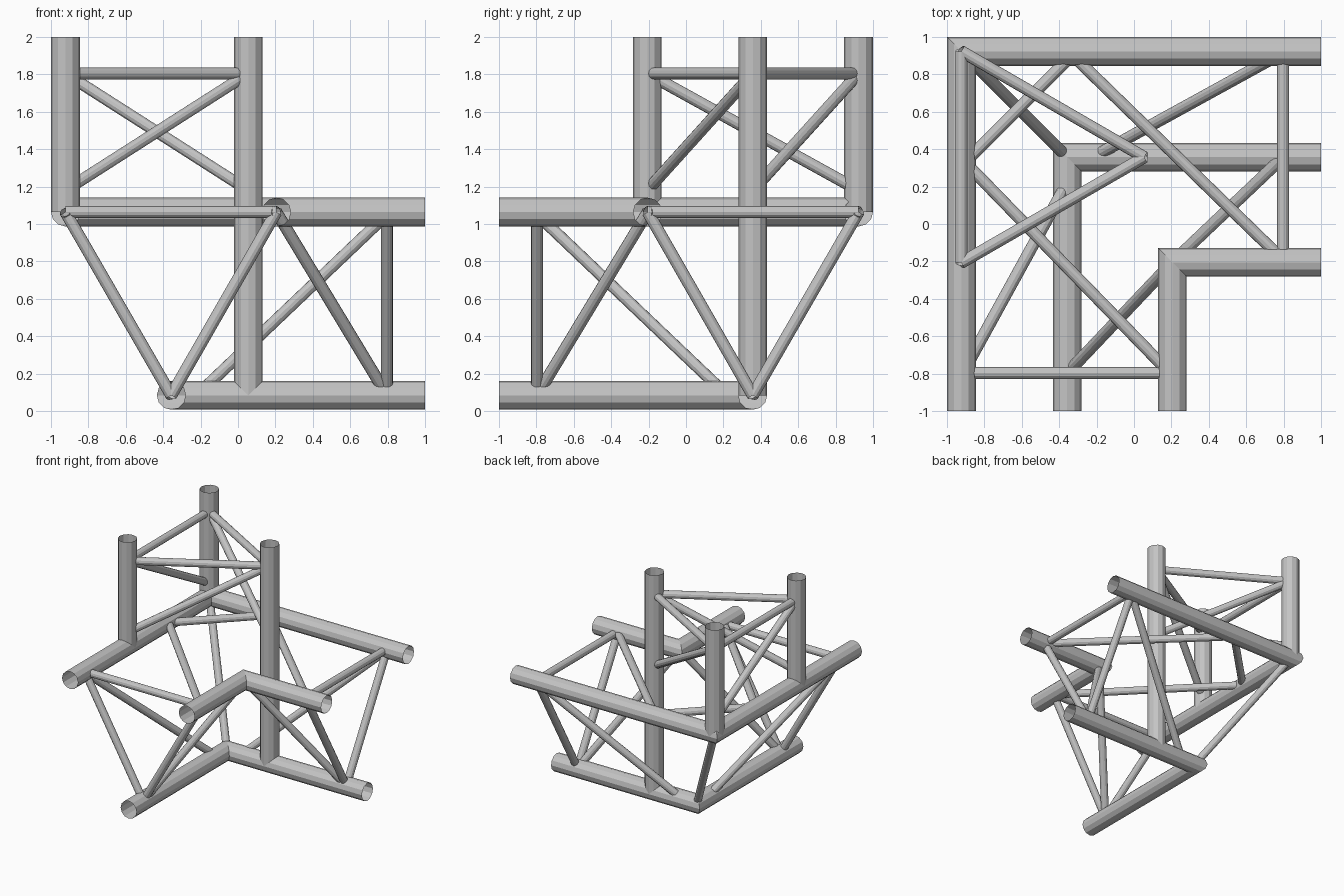
import bpy, bmesh
from math import cos, sin, tau
from mathutils import Vector

cube = bpy.data.objects.get("Cube")
if cube:
    bpy.data.objects.remove(cube, do_unlink=True)

# Single material
metal = bpy.data.materials.new("brushed_grey_metal")
metal.use_nodes = True
GREY = (0.55, 0.55, 0.55, 1)
metal.diffuse_color = GREY
metal.node_tree.nodes["Principled BSDF"].inputs["Base Color"].default_value = GREY

SIDES = 12
PIPE, ROD = 0.077, 0.032      # radii
LOW, MID, TOP = 0.084, 1.064, 2.0   # heights of the chords and the open top
OUT, IN, BASE = 0.923, 0.205, 0.357  # distances of the chords from the centre


def tube(name, path, radius):
    """Open tube swept along a path, with mitred corners."""
    pts = [Vector(p) for p in path]
    dirs = [(b - a).normalized() for a, b in zip(pts, pts[1:])]
    frames = []
    for d in dirs:
        ref = Vector((0, 1, 0)) if abs(d.z) > 0.99 else Vector((0, 0, 1))
        side = d.cross(ref).normalized()
        frames.append((side.cross(d), side))
    bm = bmesh.new()
    rings = []
    for i, p in enumerate(pts):
        up, s0 = frames[max(i - 1, 0)]
        s1 = frames[min(i, len(dirs) - 1)][1]
        side = (s0 + s1) / (1 + s0.dot(s1))
        rings.append([bm.verts.new(p + radius * (cos(tau * k / SIDES) * up + sin(tau * k / SIDES) * side))
                      for k in range(SIDES)])
    for a, b in zip(rings, rings[1:]):
        for k in range(SIDES):
            n = (k + 1) % SIDES
            bm.faces.new((a[k], a[n], b[n], b[k]))
    mesh = bpy.data.meshes.new(name)
    bm.to_mesh(mesh)
    bm.free()
    mesh.materials.append(metal)
    obj = bpy.data.objects.new(name, mesh)
    bpy.context.collection.objects.link(obj)
    return obj


def swap(p):
    """Mirror a point across the diagonal plane of the corner."""
    return (-p[1], -p[0], p[2])


# Horizontal L-shaped chords
for name, c, z in (("outer_chord", -OUT, MID), ("inner_chord", IN, MID), ("lower_chord", -BASE, LOW)):
    tube(name, [(c, -1, z), (c, -c, z), (1, -c, z)], PIPE)

# Upright chords
posts = [(-OUT, OUT, MID), (-OUT, -0.207, MID), (0.055, BASE, LOW)]
for name, (x, y, z) in zip(("corner_post", "side_post", "inner_post"), posts):
    tube(name, [(x, y, z), (x, y, TOP)], PIPE)

# Bracing between the uprights: one level rod and one diagonal per side
HIGH, DIAG_LOW = 1.805, 1.18
for i, a in enumerate(posts):
    b = posts[(i + 1) % 3]
    tube("post_tie", [(*a[:2], HIGH), (*b[:2], HIGH)], ROD)
    tube("post_diagonal", [(*a[:2], DIAG_LOW), (*b[:2], HIGH)], ROD)

# Bracing of the two horizontal arms, built once and mirrored
END = -0.797
arm = {
    "arm_end_tie": [(-OUT, END, MID), (IN, END, MID)],
    "arm_end_outer_brace": [(-OUT, END, MID), (-BASE, END, LOW)],
    "arm_end_inner_brace": [(IN, END, MID), (-BASE, END, LOW)],
    "arm_inner_diagonal": [(IN, -IN, MID), (-BASE, END, LOW)],
    "arm_outer_diagonal": [(-OUT, -0.81, MID), (-BASE, 0.22, LOW)],
    "arm_top_diagonal": [(-OUT, 0.35, MID), (IN, -0.81, MID)],
}
for name, (a, b) in arm.items():
    tube(name + "_front", [a, b], ROD)
    tube(name + "_side", [swap(a), swap(b)], ROD)

# Corner braces
tube("corner_brace", [(-OUT, OUT, MID), (-BASE, BASE, LOW)], ROD)
tube("corner_top_brace", [(-OUT, 0.31, MID), (-0.31, OUT, MID)], ROD)
